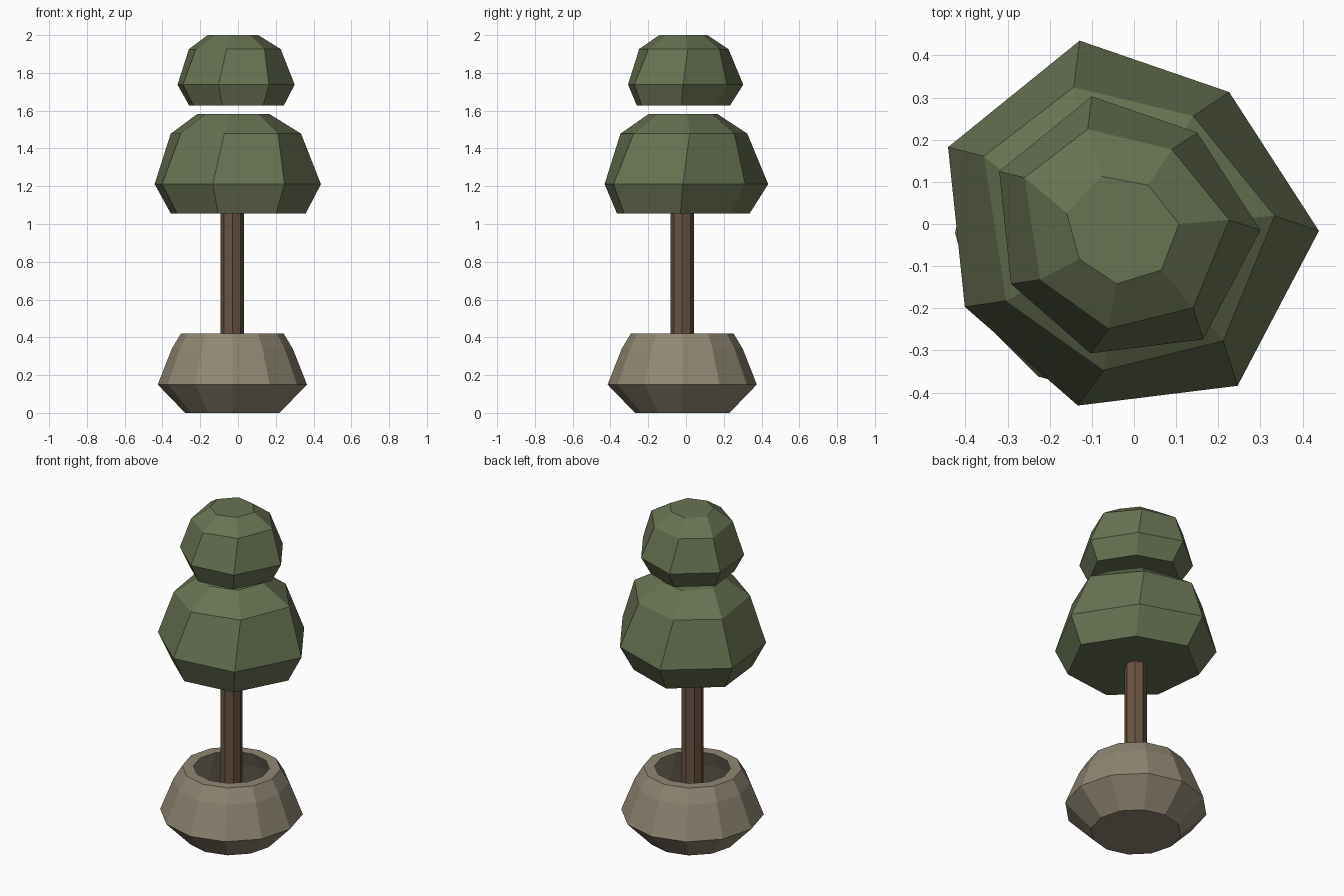
import bpy, bmesh, math
from mathutils import Vector

if "Cube" in bpy.data.objects:
    bpy.data.objects.remove(bpy.data.objects["Cube"])

CX, CY = -0.03, -0.02  # axis of pot and trunk


def material(name, rgb):
    m = bpy.data.materials.new(name)
    m.diffuse_color = (*rgb, 1)
    m.use_nodes = True
    m.node_tree.nodes["Principled BSDF"].inputs["Base Color"].default_value = m.diffuse_color
    return m


def circle(r, z, n):
    return [(CX + r * math.cos(2 * math.pi * i / n),
             CY + r * math.sin(2 * math.pi * i / n), z) for i in range(n)]


def loft(name, rings, mat):
    """Skin flat-shaded quads between rings and cap both ends."""
    bm = bmesh.new()
    loops = [[bm.verts.new(p) for p in ring] for ring in rings]
    n = len(loops[0])
    for a, b in zip(loops, loops[1:]):
        for i in range(n):
            j = (i + 1) % n
            bm.faces.new((a[i], a[j], b[j], b[i]))
    bm.faces.new(loops[0][::-1])
    bm.faces.new(loops[-1])
    bmesh.ops.recalc_face_normals(bm, faces=bm.faces)
    me = bpy.data.meshes.new(name)
    bm.to_mesh(me)
    bm.free()
    me.materials.append(mat)
    ob = bpy.data.objects.new(name, me)
    bpy.context.collection.objects.link(ob)
    return ob


leaf = material("leaf_green", (0.14, 0.17, 0.085))
bark = material("bark_brown", (0.14, 0.087, 0.053))
clay = material("clay", (0.28, 0.24, 0.17))

# Hollow pot: outside profile, rim, then inside down to the floor
pot = [(0.25, 0), (0.395, 0.15), (0.32, 0.34), (0.272, 0.42),
       (0.21, 0.42), (0.26, 0.32), (0.33, 0.155), (0.225, 0.06)]
loft("pot", [circle(r, z, 12) for r, z in pot], clay)

# Trunk
loft("trunk", [circle(0.062, z, 8) for z in (0.05, 1.1)], bark)

# Irregular seven-sided foliage clump
wide = [(0.30, -0.015), (0.15, 0.217), (-0.10, 0.303), (-0.32, 0.125),
        (-0.292, -0.142), (-0.103, -0.307), (0.164, -0.274)]
shoulder = [(0.226, 0.01), (0.09, 0.177), (-0.11, 0.225), (-0.26, 0.11),
            (-0.223, -0.132), (-0.06, -0.248), (0.14, -0.199)]
crown = [(0.107, 0), (0.034, 0.092), (-0.077, 0.113), (-0.16, 0.026),
         (-0.13, -0.083), (-0.041, -0.142), (0.065, -0.109)]
base = [(x * 0.81, y * 0.81 - 0.012) for x, y in wide]
rings = [[(x, y, z) for x, y in ring] for ring, z in
         ((base, 0), (wide, 0.11), (shoulder, 0.298), (crown, 0.372))]
top = loft("upper_foliage", rings, leaf)
top.location = (0, 0, 1.628)

# The lower clump is the same shape, larger
low = bpy.data.objects.new("lower_foliage", top.data)
bpy.context.collection.objects.link(low)
low.location = (0.013, 0.005, 1.055)
low.scale = Vector((1.42, 1.42, 1.42))
